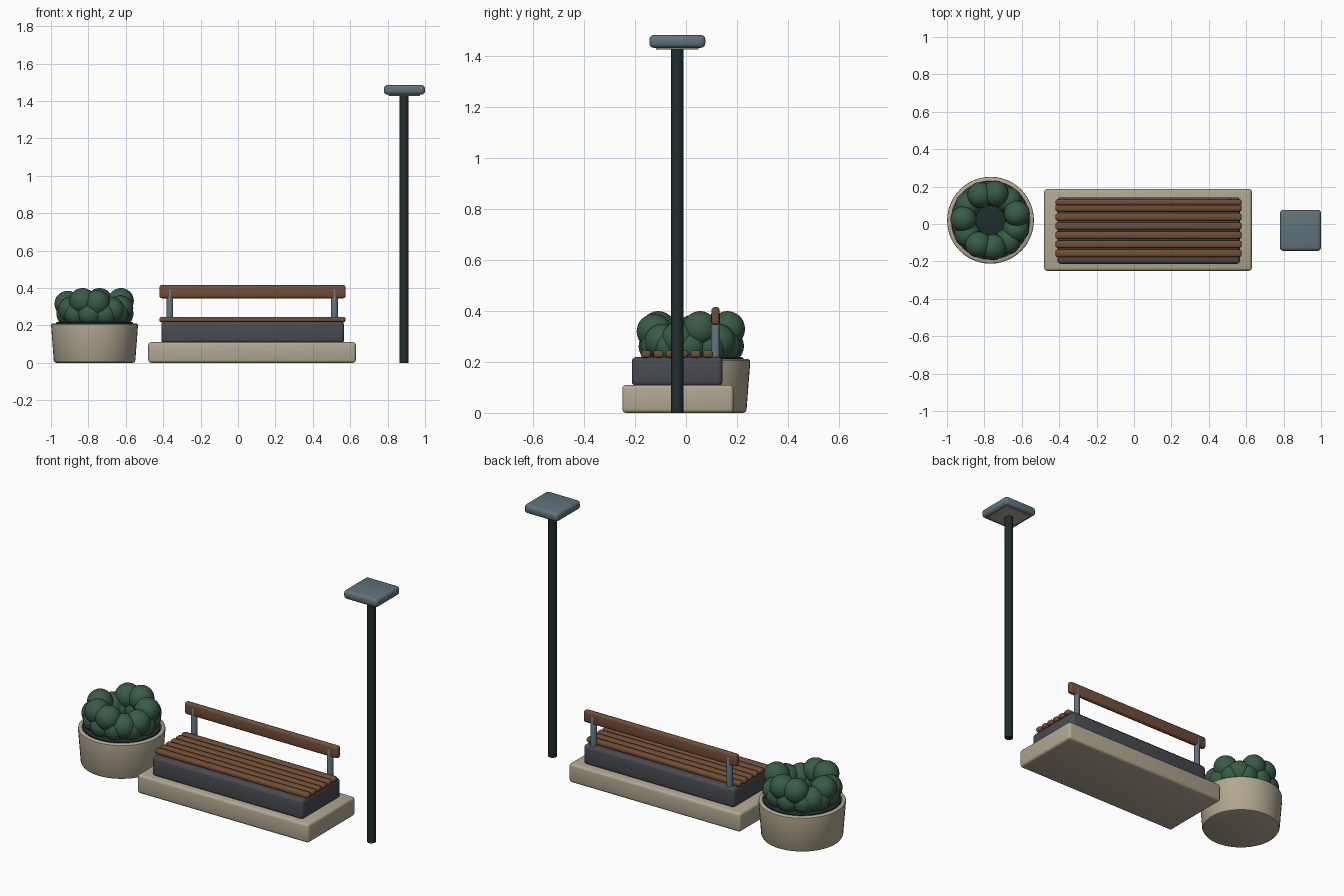
import bpy, bmesh, math
from mathutils import Matrix, Vector

cube = bpy.data.objects.get("Cube")
if cube:
    bpy.data.objects.remove(cube, do_unlink=True)


def material(name, rgb):
    m = bpy.data.materials.new(name)
    m.use_nodes = True
    m.diffuse_color = (*rgb, 1)
    m.node_tree.nodes["Principled BSDF"].inputs["Base Color"].default_value = (*rgb, 1)
    return m


STONE = material("pale stone", (0.44, 0.39, 0.28))
CHARCOAL = material("charcoal", (0.065, 0.07, 0.082))
WOOD = material("brown wood", (0.165, 0.075, 0.036))
STEEL = material("blue grey steel", (0.115, 0.17, 0.195))
DARK = material("dark green black", (0.014, 0.026, 0.026))
LEAF = material("leaf green", (0.04, 0.105, 0.062))


def finish(name, bm, mat, angle=40):
    mesh = bpy.data.meshes.new(name)
    bmesh.ops.recalc_face_normals(bm, faces=bm.faces)
    bm.to_mesh(mesh)
    bm.free()
    mesh.materials.append(mat)
    ob = bpy.data.objects.new(name, mesh)
    bpy.context.collection.objects.link(ob)
    bpy.ops.object.select_all(action="DESELECT")
    ob.select_set(True)
    bpy.context.view_layer.objects.active = ob
    bpy.ops.object.shade_smooth_by_angle(angle=math.radians(angle))
    return ob


def box(name, low, high, mat, bevel):
    """Rounded box between two corners."""
    low, high = Vector(low), Vector(high)
    bm = bmesh.new()
    bmesh.ops.create_cube(bm, size=1, matrix=Matrix.Translation((low + high) / 2)
                          @ Matrix.Diagonal((*(high - low), 1)))
    bmesh.ops.bevel(bm, geom=bm.edges[:], offset=bevel, segments=3,
                    profile=0.5, affect="EDGES")
    return finish(name, bm, mat)


def lathe(name, profile, centre, mat, steps):
    """Turn a (radius, height) profile about a vertical axis."""
    bm = bmesh.new()
    verts = [bm.verts.new((r, 0, z)) for r, z in profile]
    edges = [bm.edges.new(pair) for pair in zip(verts, verts[1:])]
    bmesh.ops.spin(bm, geom=verts + edges, cent=(0, 0, 0), axis=(0, 0, 1),
                   angle=math.tau, steps=steps)
    bmesh.ops.remove_doubles(bm, verts=bm.verts, dist=0.0001)
    bmesh.ops.translate(bm, verts=bm.verts, vec=(*centre, 0))
    return finish(name, bm, mat)


# Bench plinth and seat block
box("bench_plinth", (-0.48, -0.25, 0), (0.63, 0.187, 0.11), STONE, 0.015)
box("seat_block", (-0.41, -0.213, 0.105), (0.567, 0.143, 0.22), CHARCOAL, 0.018)

# Seat slats
for i in range(6):
    y = -0.157 + i * 0.0487
    box(f"seat_slat_{i + 1}", (-0.42, y - 0.02, 0.216), (0.575, y + 0.02, 0.246), WOOD, 0.012)

# Backrest with its posts
box("backrest", (-0.42, 0.1, 0.345), (0.575, 0.132, 0.416), WOOD, 0.013)
for side, x in (("right", -0.364), ("left", 0.516)):
    lathe(f"{side}_backrest_post",
          [(0, 0.2), (0.0175, 0.2), (0.0175, 0.39), (0.012, 0.4), (0, 0.4)],
          (x, 0.116), STEEL, 12)

# Lamp
lamp = (0.888, -0.034)
lathe("lamp_pole", [(0, 0), (0.024, 0), (0.024, 1.43), (0, 1.43)], lamp, DARK, 20)
box("lamp_diffuser", (0.805, -0.118, 1.427), (0.973, 0.05, 1.445), STONE, 0.003)
box("lamp_head", (0.78, -0.144, 1.434), (1.0, 0.076, 1.485), STEEL, 0.018)

# Planter
pot = (-0.767, 0.02)
lathe("planter_pot", [(0, 0), (0.205, 0), (0.213, 0.003), (0.218, 0.012), (0.232, 0.195),
                      (0.231, 0.206), (0.225, 0.211), (0.211, 0.211), (0.207, 0.2), (0, 0.2)],
      pot, STONE, 48)
lathe("planter_soil", [(0, 0.19), (0.206, 0.19), (0.206, 0.214), (0.2, 0.219), (0, 0.219)],
      pot, DARK, 48)

# Foliage: an uneven ring of round tufts over a low, wider filler ring
bm = bmesh.new()


def tuft(angle, reach, z, radius):
    at = (pot[0] + reach * math.cos(angle), pot[1] + reach * math.sin(angle), z)
    bmesh.ops.create_icosphere(bm, subdivisions=3, radius=radius, matrix=Matrix.Translation(at))


heights = (0.33, 0.28, 0.33, 0.325, 0.275, 0.315, 0.285, 0.33, 0.32, 0.28, 0.29)
for i, z in enumerate(heights):
    turn = math.radians(14) + i * math.tau / len(heights)
    tuft(turn, 0.145, z, 0.07)
    tuft(turn + math.pi / len(heights), 0.143, 0.262, 0.066)
finish("planter_foliage", bm, LEAF, 60)
